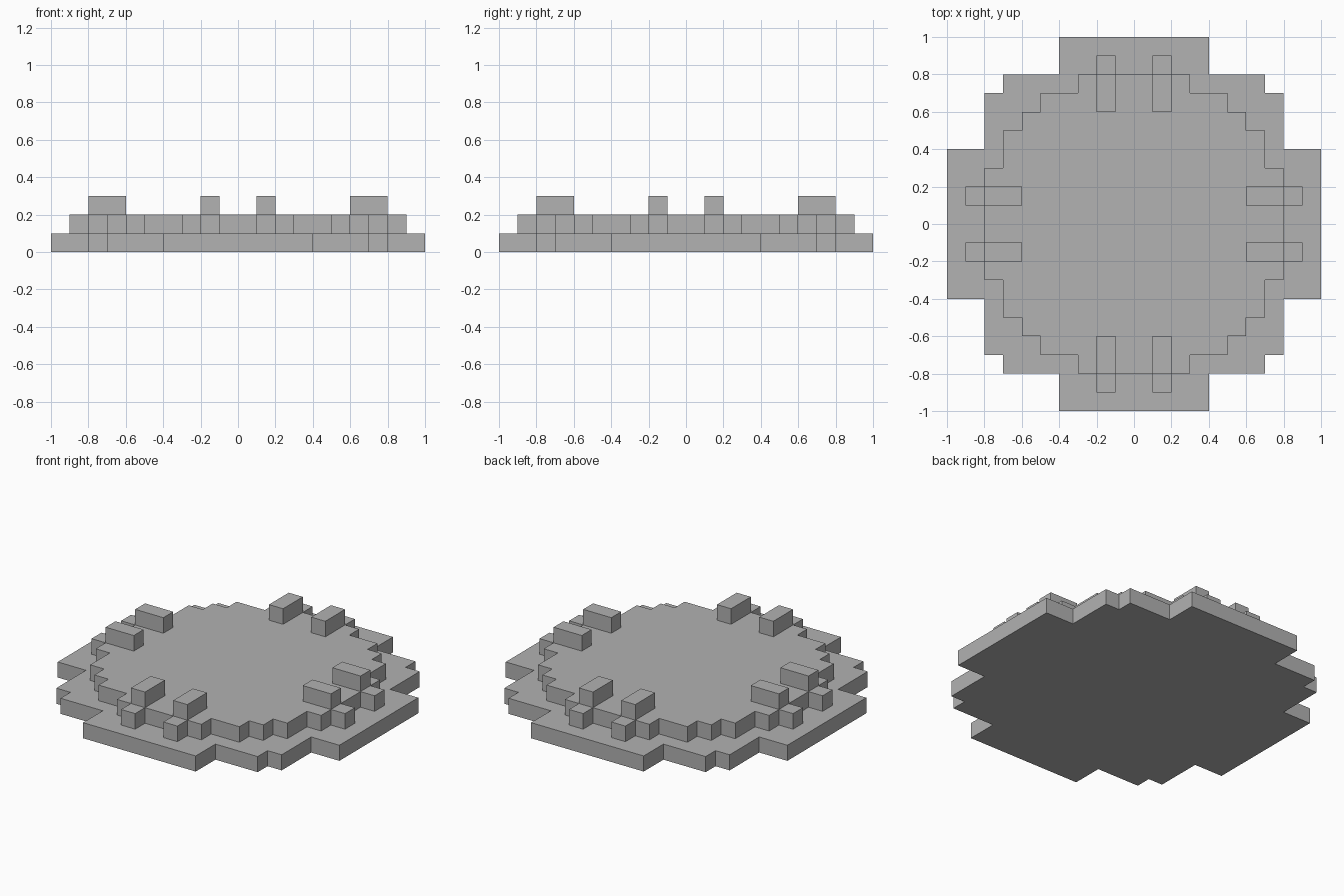
import bpy
import bmesh
from math import pi
from mathutils import Matrix

default_cube = bpy.data.objects.get("Cube")
if default_cube:
    bpy.data.objects.remove(default_cube, do_unlink=True)

LAYER = 0.1

# Single stone colour
stone = bpy.data.materials.new("stone_grey")
stone.use_nodes = True
color = (0.445, 0.445, 0.445, 1)
stone.diffuse_color = color
stone.node_tree.nodes["Principled BSDF"].inputs["Base Color"].default_value = color


def prism(name, outline, level):
    """Extrude a flat outline into one layer of the stack."""
    bm = bmesh.new()
    bottom = bm.faces.new([bm.verts.new((x, y, level * LAYER)) for x, y in outline])
    top = bmesh.ops.extrude_face_region(bm, geom=[bottom])["geom"]
    verts = [v for v in top if isinstance(v, bmesh.types.BMVert)]
    bmesh.ops.translate(bm, vec=(0, 0, LAYER), verts=verts)
    bmesh.ops.recalc_face_normals(bm, faces=bm.faces)
    mesh = bpy.data.meshes.new(name)
    bm.to_mesh(mesh)
    bm.free()
    mesh.materials.append(stone)
    obj = bpy.data.objects.new(name, mesh)
    bpy.context.collection.objects.link(obj)
    return obj


def four_fold(corner):
    """Repeat a corner's stepped edge, running from +y to +x, round the centre."""
    points = []
    for _ in range(4):
        points += corner
        corner = [(y, -x) for x, y in corner]
    return points


# Wide stepped base
base_corner = [(0.4, 1), (0.4, 0.8), (0.7, 0.8), (0.7, 0.7),
               (0.8, 0.7), (0.8, 0.4), (1, 0.4)]
prism("base_slab", four_fold(base_corner), 0)

# Smaller round platform on top
disc_corner = [(0.3, 0.8), (0.3, 0.7), (0.5, 0.7), (0.5, 0.6), (0.6, 0.6),
               (0.6, 0.5), (0.7, 0.5), (0.7, 0.3), (0.8, 0.3)]
prism("platform", four_fold(disc_corner), 1)

# Paired rail blocks on each side, each with a lower stub outside
for i, side in enumerate(("back", "left", "front", "right")):
    turn = Matrix.Rotation(-i * pi / 2, 4, "Z")
    for n, x in enumerate((-0.2, 0.1), 1):
        for part, y0, y1, level in (("block", 0.6, 0.8, 2), ("stub", 0.8, 0.9, 1)):
            box = [(x, y0), (x + 0.1, y0), (x + 0.1, y1), (x, y1)]
            obj = prism(f"{side}_{part}_{n}", box, level)
            obj.data.transform(turn)
